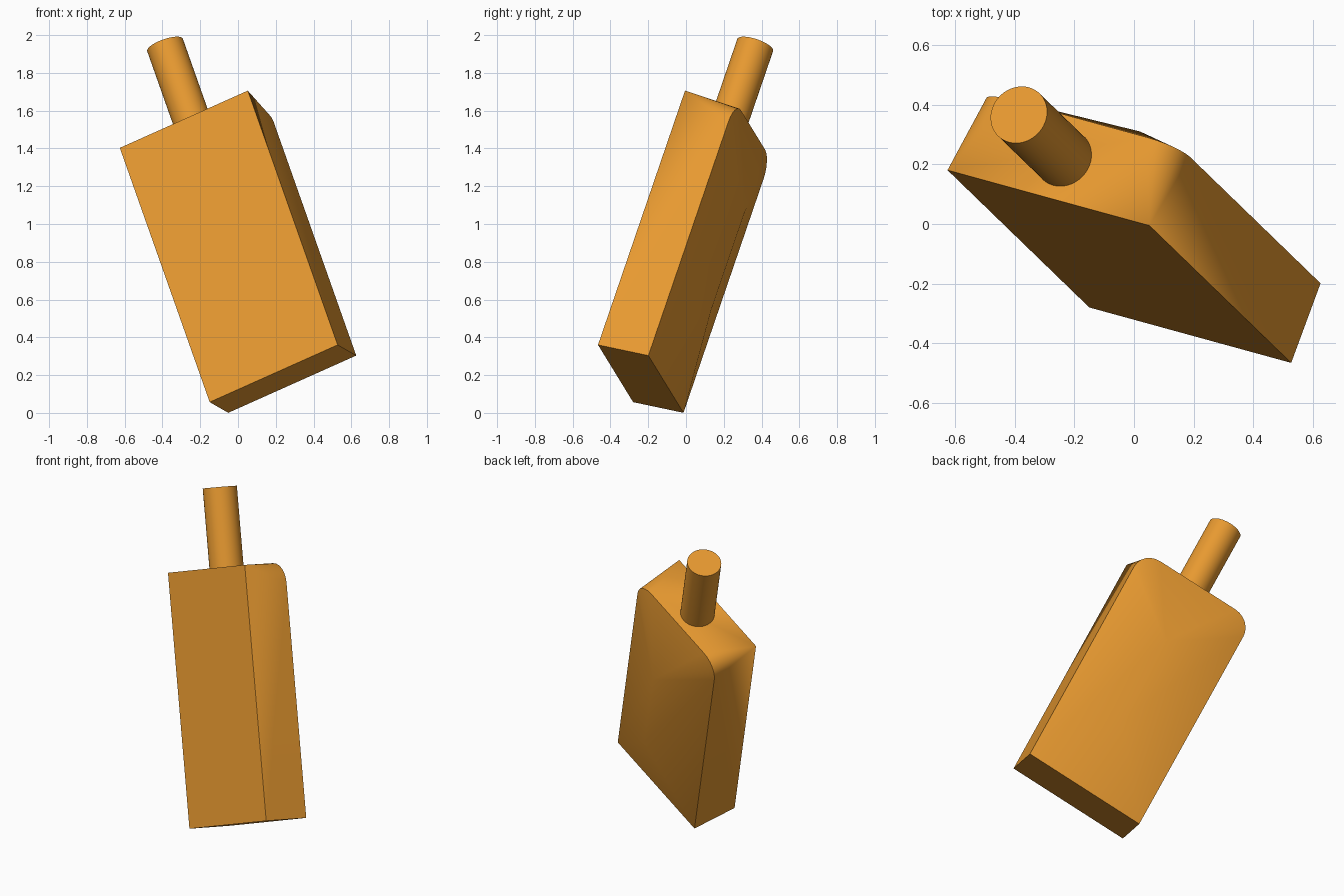
import bpy, bmesh, math
from mathutils import Vector, Matrix

if "Cube" in bpy.data.objects:
    bpy.data.objects.remove(bpy.data.objects["Cube"])

# Tilted frame of the flask: width, depth and height directions
up = Vector((-0.317, 0.307, 0.897)).normalized()
side = Vector((0.885, -0.242, 0.40))
side = (side - up * side.dot(up)).normalized()
back = up.cross(side)
frame = Matrix((side, back, up)).transposed().to_4x4()
frame.translation = Vector((-0.15, -0.28, 0.057))

W, D, H, R, N = 0.765, 0.29, 1.50, 0.12, 6
BULGE = 0.115


def finish(name, bm):
    bmesh.ops.recalc_face_normals(bm, faces=bm.faces)
    bm.transform(frame)
    mesh = bpy.data.meshes.new(name)
    bm.to_mesh(mesh)
    bm.free()
    mesh.materials.append(paint)
    ob = bpy.data.objects.new(name, mesh)
    bpy.context.collection.objects.link(ob)
    bpy.ops.object.select_all(action='DESELECT')
    ob.select_set(True)
    bpy.context.view_layer.objects.active = ob
    bpy.ops.object.shade_smooth_by_angle(angle=math.radians(30))


paint = bpy.data.materials.new("amber")
paint.diffuse_color = (0.80, 0.32, 0.03, 1)
paint.use_nodes = True
paint.node_tree.nodes["Principled BSDF"].inputs["Base Color"].default_value = paint.diffuse_color

# Body: square front, back with rounded top corners and a shallow hipped bulge
bm = bmesh.new()
v = lambda x, y, z: bm.verts.new((x, y, z))
fbl, fbr, ftr, ftl = v(0, 0, 0), v(W, 0, 0), v(W, 0, H), v(0, 0, H)
bbl, bbr = v(0, D, 0), v(W, D, 0)
angles = [math.pi / 2 * i / N for i in range(N + 1)]
arc_r = [v(W - R + R * math.cos(a), D, H - R + R * math.sin(a)) for a in angles]
arc_l = [v(R - R * math.sin(a), D, H - R + R * math.cos(a)) for a in angles]
low, high = v(W * 0.53, D + BULGE, 0.45), v(W * 0.53, D + BULGE, 1.03)

faces = [(fbl, fbr, ftr, ftl), (fbl, fbr, bbr, bbl),
         (fbr, bbr, arc_r[0], ftr), (ftl, ftr, arc_r[-1], arc_l[0]),
         (fbl, ftl, arc_l[-1], bbl),
         (bbl, bbr, low), (bbr, arc_r[0], high, low),
         (arc_r[-1], arc_l[0], high), (arc_l[-1], bbl, low, high)]
for corner, arc in ((ftr, arc_r), (ftl, arc_l)):
    for p, q in zip(arc, arc[1:]):
        faces += [(corner, p, q), (p, q, high)]
for f in faces:
    bm.faces.new(f)
finish("flask_body", bm)

# Neck: plain round tube standing on the top
bm = bmesh.new()
bmesh.ops.create_cone(bm, cap_ends=True, segments=48, radius1=0.1, radius2=0.1,
                      depth=0.52,
                      matrix=Matrix.Translation((W / 2, 0.146, H + 0.21)))
finish("neck", bm)
